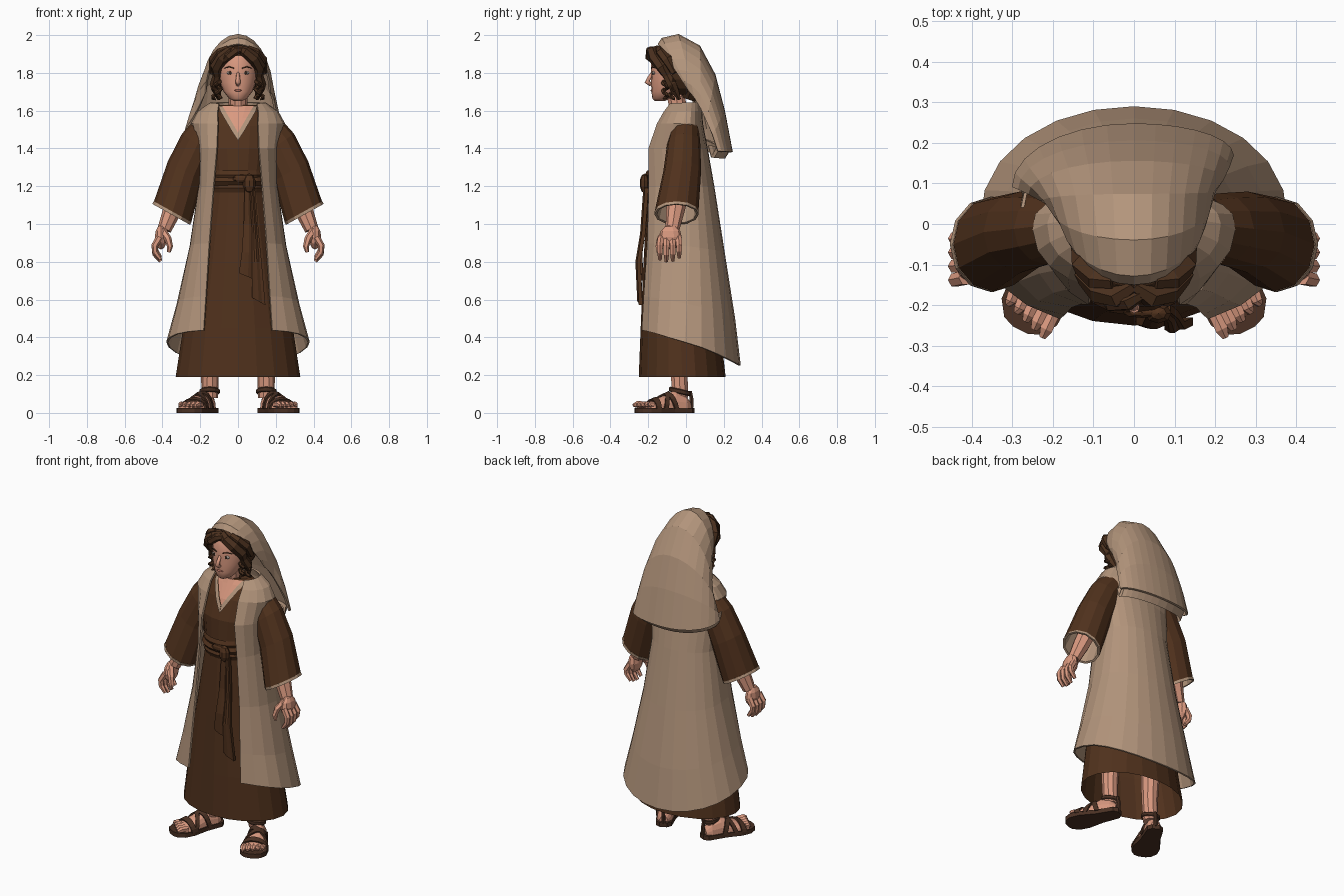
import bpy, bmesh, math
from mathutils import Vector as V

if "Cube" in bpy.data.objects:
    bpy.data.objects.remove(bpy.data.objects["Cube"])

COL = {"brown cloth": (0.08, 0.031, 0.012), "tan cloth": (0.45, 0.30, 0.20),
       "skin": (0.70, 0.32, 0.215), "hair brown": (0.07, 0.03, 0.013),
       "sandal leather": (0.068, 0.03, 0.017), "eye white": (0.7, 0.6, 0.52),
       "eye dark": (0.03, 0.017, 0.01), "lip": (0.45, 0.16, 0.115)}
MAT = {}
for k, c in COL.items():
    MAT[k] = bpy.data.materials.new(k)
    MAT[k].diffuse_color = (*c, 1)
TAU = 2 * math.pi


def finish(name, bm, mat, mirror=False, thick=0, smooth=False):
    bmesh.ops.recalc_face_normals(bm, faces=bm.faces)
    me = bpy.data.meshes.new(name)
    bm.to_mesh(me)
    bm.free()
    me.materials.append(MAT[mat])
    for p in me.polygons:
        p.use_smooth = smooth
    ob = bpy.data.objects.new(name, me)
    bpy.context.collection.objects.link(ob)
    if thick:
        m = ob.modifiers.new("thickness", 'SOLIDIFY')
        m.thickness, m.offset = thick, 0
    if mirror:
        ob.modifiers.new("mirror", 'MIRROR')
    return ob


def grid(name, rows, mat, close=True, caps=(False, False), **kw):
    """Skin a list of point rows."""
    bm = bmesh.new()
    vs = [[bm.verts.new(p) for p in r] for r in rows]
    n = len(rows[0])
    for a, b in zip(vs, vs[1:]):
        for j in range(n if close else n - 1):
            k = (j + 1) % n
            bm.faces.new((a[j], a[k], b[k], b[j]))
    if caps[0]:
        bm.faces.new(vs[0])
    if caps[1]:
        bm.faces.new(vs[-1])
    return finish(name, bm, mat, **kw)


def tube(name, pts, radii, mat, n=7, **kw):
    pts = [V(p) for p in pts]
    rows = []
    for i, p in enumerate(pts):
        t = (pts[min(i + 1, len(pts) - 1)] - pts[max(i - 1, 0)]).normalized()
        u = t.cross(V((0, 1, 0)) if abs(t.y) < 0.85 else V((1, 0, 0))).normalized()
        w = t.cross(u)
        rows.append([p + radii[i] * (u * math.cos(TAU * j / n) + w * math.sin(TAU * j / n)) for j in range(n)])
    return grid(name, rows, mat, caps=(True, True), **kw)


def ball(name, c, r, mat, seg=10, **kw):
    bm = bmesh.new()
    bmesh.ops.create_uvsphere(bm, u_segments=seg, v_segments=max(5, seg // 2 + 1), radius=1)
    bmesh.ops.scale(bm, vec=r, verts=bm.verts)
    bmesh.ops.translate(bm, vec=c, verts=bm.verts)
    return finish(name, bm, mat, **kw)


def ring(z, rx, yf, yb, n=20):
    cy, ry = (yf + yb) / 2, (yb - yf) / 2
    return [(rx * math.sin(TAU * j / n), cy - ry * math.cos(TAU * j / n), z) for j in range(n)]


# robe: z, half width, front y, back y
ROBE = [(.19, .33, -.25, .21), (.45, .29, -.24, .18), (.8, .23, -.225, .15), (1.15, .165, -.205, .10),
        (1.22, .155, -.20, .095), (1.4, .19, -.19, .08), (1.52, .21, -.145, .07),
        (1.59, .16, -.105, .055), (1.63, .10, -.085, .04)]
grid("robe", [ring(*r) for r in ROBE], "brown cloth", caps=(False, True))


def on_robe(x, z, off=0.006):
    for a, b in zip(ROBE, ROBE[1:]):
        if a[0] <= z <= b[0]:
            f = (z - a[0]) / (b[0] - a[0])
            _, rx, yf, yb = [p + (q - p) * f for p, q in zip(a, b)]
            s = math.sqrt(max(0, 1 - (x / rx) ** 2))
            return (x, (yf + yb) / 2 - (yb - yf) / 2 * s - off, z)


# neck opening with collar trim
zs = [1.485, 1.50, 1.52, 1.56, 1.60, 1.625]
vw = lambda z: 0.58 * (z - 1.485) + 0.001
grid("neckline_skin", [[on_robe(vw(z) * f, z) for f in (-1, -.5, 0, .5, 1)] for z in zs], "skin", close=False)
grid("collar_trim", [[on_robe(0.0, 1.445, .011), on_robe(0.002, 1.445, .011)]] +
     [[on_robe(vw(z), z, .011), on_robe(min(vw(z) + .028, .1), z, .011)] for z in zs],
     "tan cloth", close=False, mirror=True)

# open coat: front z, back z, half width, front y, back y, front edge x
COAT = [(.44, .25, .375, -.255, .285, .18), (.62, .5, .32, -.25, .255, .168), (.9, .85, .252, -.24, .20, .15),
        (1.2, 1.2, .205, -.235, .145, .127), (1.4, 1.4, .215, -.22, .11, .11),
        (1.53, 1.53, .245, -.162, .085, .105), (1.59, 1.6, .21, -.13, .08, .107), (1.635, 1.645, .145, -.105, .07, .1)]
rows = []
for zf, zb, rx, yf, yb, xe in COAT:
    a0, row = math.asin(xe / rx), []
    for j in range(21):
        a = a0 + (TAU - 2 * a0) * j / 20
        c = math.cos(a)
        y = yf * c ** .8 if c > 0 else yb * (-c) ** .9
        row.append((rx * math.sin(a), y, zf + (zb - zf) * ((1 - c) / 2) ** 1.5))
    rows.append(row)
grid("coat", rows, "tan cloth", close=False, thick=.01)

# sash wraps, knot and hanging ends
for z, d in ((1.19, .0), (1.225, .008), (1.26, .0)):
    grid("sash_wrap", [ring(z - .024, .163 + d, -.206, .1), ring(z, .168 + d, -.218 - d, .11),
                       ring(z + .024, .163 + d, -.206, .1)], "brown cloth")
ball("sash_knot", (.06, -.22, 1.215), (.034, .026, .052), "brown cloth", 8)
ball("sash_loop", (.02, -.218, 1.24), (.05, .014, .022), "brown cloth", 8)


def sash_end(levels):
    rows = []
    for x0, x1, z0, z1, y in levels:
        row = [(x0 + (x1 - x0) * i / 4, y - (.008 if i in (1, 2) else 0), z0 + (z1 - z0) * i / 4) for i in range(5)]
        rows.append(row + [(x, y + .02, z) for x, _, z in reversed(row)])
    grid("sash_end", rows, "brown cloth", caps=(True, True))


sash_end([(.035, .075, 1.19, 1.19, -.218), (.03, .085, 1.0, 1.0, -.228), (.02, .095, .85, .85, -.25),
          (.005, .10, .74, .70, -.248)])
sash_end([(.06, .09, 1.19, 1.19, -.218), (.075, .11, .95, .95, -.235), (.075, .125, .8, .8, -.26),
          (.075, .145, .61, .57, -.25)])

# sleeves: centre, half width, depth, tilt
SLV = [((.165, -.005, 1.49), .09, .075, 40), ((.215, -.012, 1.42), .10, .088, 36), ((.28, -.02, 1.28), .105, .1, 30),
       ((.346, -.05, 1.065), .113, .116, 29)]


def sleeve_ring(c, w, d, tilt, k=1, drop=0):
    t = math.radians(tilt)
    u, ax = V((math.cos(t), 0, math.sin(t))), V((math.sin(t), 0, -math.cos(t)))
    return [V(c) + ax * drop + k * (u * w * math.cos(TAU * j / 12) + V((0, d * math.sin(TAU * j / 12), 0)))
            for j in range(12)]


grid("sleeves", [sleeve_ring(*s) for s in SLV], "brown cloth", mirror=True, caps=(True, False))
grid("cuff_linings", [sleeve_ring(*SLV[3], 1.01), sleeve_ring(*SLV[3], 1.01, .016), sleeve_ring(*SLV[3], .9, .014),
                      sleeve_ring(*SLV[2], .8)], "tan cloth", mirror=True, caps=(False, True))

# arms and hands
tube("forearms", [(.30, -.03, 1.2), (.345, -.055, 1.08), (.39, -.072, .97)], [.056, .05, .037], "skin", 8, mirror=True)
ball("palms", (.408, -.082, .93), (.034, .06, .065), "skin", mirror=True)
for i in range(4):
    y, d = -.138 + i * .034, (.01, 0, .004, .02)[i]
    tube("finger", [(.415, y * .9 - .008, .93), (.441, y, .885), (.438, y, .84 + d), (.41, y, .802 + d)],
         [.019, .018, .016, .01], "skin", 6, mirror=True)
tube("thumbs", [(.40, -.1, .965), (.37, -.138, .92), (.36, -.147, .88), (.366, -.147, .85)],
     [.022, .019, .016, .009], "skin", 6, mirror=True)

# legs and feet in a toed-out frame
tube("legs", [(.15, -.03, .5), (.148, -.037, .22), (.15, -.03, .08)], [.06, .047, .044], "skin", 10, mirror=True)
FW = V((.44, -.90, 0)).normalized()
SD = V((-FW.y, FW.x, 0))
loc = lambda t, s, z: V((.148, .008, 0)) + FW * t + SD * s + V((0, 0, z))
FOOT = [(-.012, .025, .06), (.02, .044, .1), (.08, .047, .118), (.15, .06, .088), (.21, .072, .064), (.245, .066, .05)]
grid("feet", [[loc(t, w * math.cos(math.pi * j / 8), .025 + (h - .025) * math.sin(math.pi * j / 8)) for j in range(9)]
              for t, w, h in FOOT], "skin", caps=(True, True), mirror=True)
for i in range(5):
    s = -.056 + .0275 * i
    tube("toe", [loc(.225, s, .043), loc(.27 - .006 * i, s, .045), loc(.292 - .009 * i, s, .04)],
         [.017, .018 - .001 * i, .009], "skin", 6, mirror=True)
half = [(-.03, .022), (-.008, .046), (.1, .056), (.19, .078), (.25, .076), (.288, .05), (.3, .02)]
outline = half + [(t, -w) for t, w in reversed(half)]
grid("sandal_soles", [[loc(t, w, z) for t, w in outline] for z in (0, .027)], "sandal leather",
     caps=(True, True), mirror=True)


def strap(t0, t1, wid):
    rows = []
    for j in range(11):
        a, t = math.pi * j / 10, t0 + (t1 - t0) * j / 10
        row = []
        for tt in (t - wid, t + wid):
            for p, q in zip(FOOT, FOOT[1:]):
                if p[0] <= tt <= q[0]:
                    f = (tt - p[0]) / (q[0] - p[0])
                    w, h = p[1] + (q[1] - p[1]) * f + .006, p[2] + (q[2] - p[2]) * f + .006
            row.append(loc(tt, w * math.cos(a), .02 + (h - .02) * math.sin(a)))
        rows.append(row)
    grid("sandal_strap", rows, "sandal leather", close=False, thick=.01, mirror=True)


strap(.205, .195, .015)
strap(.09, .18, .013)
strap(.16, .08, .013)
grid("ankle_straps", [[(.15 + r * math.sin(TAU * j / 12), -.032 - 1.05 * r * math.cos(TAU * j / 12),
                        z + .012 * math.cos(TAU * j / 12)) for j in range(12)]
                      for r, z in ((.049, .10), (.054, .105), (.054, .122), (.048, .127))],
     "sandal leather", mirror=True)
tube("heel_straps", [loc(-.02, 0, .02), loc(-.024, 0, .07), loc(-.016, 0, .115)], [.014, .012, .01],
     "sandal leather", 6, mirror=True)

# neck and head
tube("neck", [(0, -.025, 1.55), (0, -.045, 1.63), (0, -.06, 1.72)], [.064, .049, .05], "skin", 10)
HEAD = [(1.652, .022, -.165, -.11), (1.664, .047, -.178, -.08), (1.70, .076, -.183, -.02), (1.75, .096, -.185, .03),
        (1.80, .104, -.184, .05), (1.87, .1, -.185, .05), (1.94, .065, -.14, .02)]
grid("head", [ring(*h) for h in HEAD], "skin", caps=(True, True), smooth=True)
tube("nose", [(0, -.178, 1.80), (0, -.195, 1.772), (0, -.206, 1.752), (0, -.184, 1.738)],
     [.008, .011, .014, .011], "skin", 8, smooth=True)
ball("lips", (0, -.181, 1.707), (.023, .007, .006), "lip")
ball("eyes", (.043, -.171, 1.80), (.018, .009, .009), "eye white", mirror=True)
ball("irises", (.042, -.178, 1.80), (.0085, .004, .009), "eye dark", mirror=True)
tube("eyebrows", [(.022, -.184, 1.824), (.048, -.177, 1.832), (.072, -.16, 1.824)], [.003, .004, .002],
     "hair brown", 5, mirror=True)

# hair: back mass, parted waves and loose curls
ball("hair_back", (0, -.015, 1.82), (.13, .115, .145), "hair brown", 14)
ball("hair_crown", (0, -.09, 1.90), (.115, .085, .055), "hair brown", 12)
tube("hair_nape", [(0, .02, 1.8), (0, .03, 1.72), (0, .01, 1.66)], [.1, .085, .04], "hair brown", 8)
tube("hair_waves", [(0, -.15, 1.93), (.04, -.178, 1.912), (.082, -.165, 1.878), (.115, -.125, 1.83),
                    (.110, -.1, 1.785), (.122, -.075, 1.74), (.11, -.055, 1.70), (.1, -.035, 1.66)],
     [.018, .030, .034, .033, .024, .028, .022, .01], "hair brown", 6, mirror=True)
tube("hair_swirls", [(.05, -.14, 1.925), (.095, -.135, 1.905), (.125, -.10, 1.87), (.135, -.06, 1.8)],
     [.022, .027, .03, .02], "hair brown", 6, mirror=True)
tube("front_lock", [(.03, -.165, 1.925), (-.015, -.19, 1.918), (-.055, -.195, 1.885), (-.085, -.17, 1.85)],
     [.014, .024, .022, .008], "hair brown", 6)
for x0, y0, z0, n in ((.105, -.11, 1.78, 15), (.122, -.075, 1.76, 13)):
    tube("hair_curls", [(x0 + .013 * math.cos(i * 1.2), y0 + .013 * math.sin(i * 1.2), z0 - .0085 * i)
                        for i in range(n)], [.011] * (n - 1) + [.004], "hair brown", 5, mirror=True)

# head veil: arches from brow to back hem: apex y, z / left leg x, y, z / right leg x, y, z
VEIL = [(-.145, 1.95, -.168, .02, 1.70, .168, .02, 1.70), (-.125, 1.98, -.178, .03, 1.68, .175, .03, 1.69),
        (-.04, 2.0, -.2, .045, 1.63, .185, .05, 1.66), (.07, 1.94, -.225, .06, 1.58, .195, .08, 1.61),
        (.15, 1.79, -.255, .075, 1.53, .215, .11, 1.54), (.2, 1.6, -.28, .085, 1.48, .23, .14, 1.47),
        (.242, 1.38, -.295, .09, 1.44, .24, .168, 1.385)]
rows = []
for ya, za, lx, ly, lz, qx, qy, qz in VEIL:
    row = []
    for j in range(15):
        a = math.pi * (j / 14 - .5)
        c = math.cos(a)
        x, y, z = (lx, ly, lz) if a < 0 else (qx, qy, qz)
        row.append((x * abs(math.sin(a)), y + (ya - y) * c, z + (za - z) * c))
    rows.append(row)
grid("head_veil", rows, "tan cloth", close=False, thick=.012)
# folded underlayer of the veil hem
rows = [[(x * .93, y - d, z + dz) for x, y, z in rows[-1]] for d, dz in ((.006, .02), (.035, -.03), (.05, .03))]
grid("veil_fold", rows, "tan cloth", close=False, thick=.008)

for m in bpy.data.materials:
    if m.users and not m.is_grease_pencil:
        m.use_nodes = True
        m.node_tree.nodes["Principled BSDF"].inputs["Base Color"].default_value = m.diffuse_color
